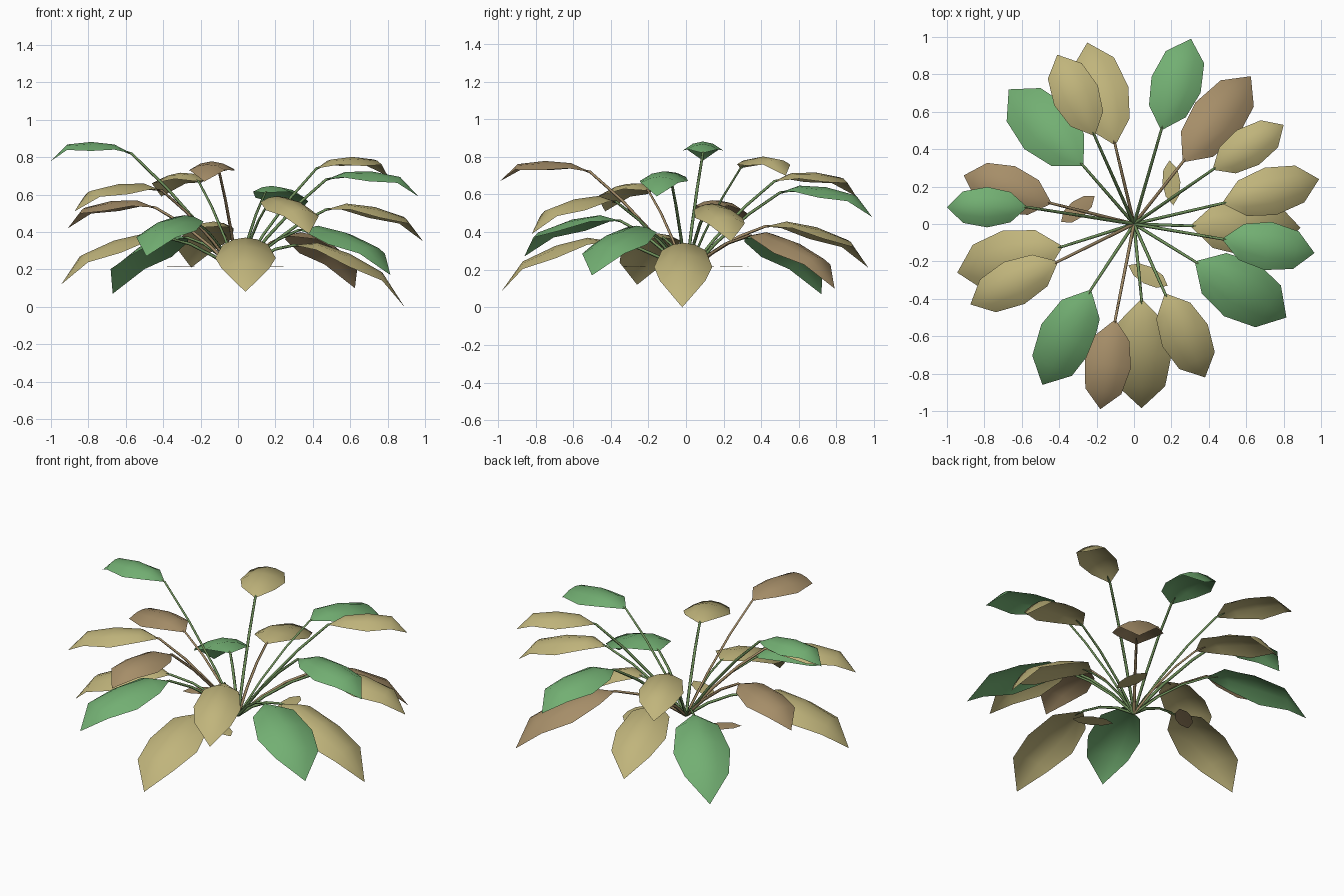
import bpy
from mathutils import Vector

if "Cube" in bpy.data.objects:
    bpy.data.objects.remove(bpy.data.objects["Cube"], do_unlink=True)


def make_material(name, red, green, blue):
    material = bpy.data.materials.new(name)
    material.use_nodes = True
    color = (red, green, blue, 1)
    material.diffuse_color = color
    material.node_tree.nodes["Principled BSDF"].inputs["Base Color"].default_value = color
    return material


leaf_green = make_material("leaf green", .17, .43, .17)
leaf_tan = make_material("leaf tan", .53, .46, .2)
leaf_brown = make_material("leaf brown", .38, .27, .14)
stem_green = make_material("stem green", .17, .3, .11)

ROOT = Vector((0, 0, .172))
# Blade rows: position along the leaf, share of the half width, share of the arch
ROWS = ((.21, .75, .7), (.5, 1, 1.02), (.8, .78, 1))
# Blade columns, from one edge to the other
COLUMNS = (1, .5, 0, -.5, -1)


def make_leaf(name, base, tip, half_width, arch, material):
    """Arched blade with rows of points that droop towards the edges."""
    along = tip - base
    side = Vector((-along.y, along.x, 0)).normalized()
    verts = [base]
    for t, width, lift in ROWS:
        centre = base.lerp(tip, t) + Vector((0, 0, arch * lift))
        for column in COLUMNS:
            drop = Vector((0, 0, arch * .6 * (column * width) ** 2))
            verts.append(centre + side * half_width * width * column - drop)
    verts.append(tip)
    last = len(verts) - 1
    count = len(COLUMNS)
    faces = []
    for i in range(1, count):
        faces.append((0, i + 1, i))
        for row in range(len(ROWS) - 1):
            a = i + row * count
            faces.append((a, a + 1, a + 1 + count, a + count))
        end = last - count + i - 1
        faces.append((end, end + 1, last))
    mesh = bpy.data.meshes.new(name)
    mesh.from_pydata(verts, [], faces)
    mesh.materials.append(material)
    mesh.shade_smooth()
    leaf = bpy.data.objects.new(name, mesh)
    bpy.context.collection.objects.link(leaf)


def make_stem(name, base, tip, arch, material):
    """Thin, slightly bowed stalk from the root into the underside of the leaf."""
    curve = bpy.data.curves.new(name, "CURVE")
    curve.dimensions = "3D"
    curve.bevel_depth = .009
    curve.bevel_resolution = 0
    path = [ROOT.lerp(base, t) + Vector((0, 0, .14 * t * (1 - t))) for t in (0, .33, .67, 1)]
    path.append(base.lerp(tip, .12) + Vector((0, 0, arch * .4 - .01)))
    spline = curve.splines.new("POLY")
    spline.points.add(len(path) - 1)
    for point, place, radius in zip(spline.points, path, (1, .95, .9, .8, .3)):
        point.co = (*place, 1)
        point.radius = radius
    curve.materials.append(material)
    stem = bpy.data.objects.new(name, curve)
    bpy.context.collection.objects.link(stem)


# Each leaf: base point, tip point, half width
green_leaves = [
    ((.145, .5, .61), (.305, .99, .48), .138),
    ((.47, -.08, .68), (.965, -.155, .59), .13),
    ((.325, -.2, .41), (.815, -.5, .17), .168),
    ((-.23, -.35, .46), (-.49, -.86, .27), .152),
    ((-.57, .09, .82), (-1, .09, .78), .108),
    ((-.27, .31, .37), (-.67, .72, .07), .163),
]
brown_leaves = [
    ((.26, .33, .38), (.625, .79, .1), .145),
    ((-.1, -.51, .72), (-.18, -.99, .67), .125),
    ((-.44, .11, .53), (-.91, .26, .42), .13),
]
tan_leaves = [
    ((.42, .29, .74), (.8, .53, .7), .11),
    ((.47, .11, .52), (.99, .24, .35), .13),
    ((.3, -.01, .33), (.89, -.02, 0), .155),
    ((.165, -.37, .56), (.38, -.82, .39), .135),
    ((.04, -.4, .35), (.04, -.985, .08), .162),
    ((-.38, -.12, .37), (-.945, -.26, .12), .16),
    ((-.21, .47, .67), (-.41, .905, .59), .128),
]
tan_leaves_on_brown = [
    ((-.405, -.2, .62), (-.875, -.43, .51), .125),
    ((-.1, .42, .43), (-.25, .97, .21), .15),
]

for label, leaves, blade, stalk in (
    ("green", green_leaves, leaf_green, stem_green),
    ("brown", brown_leaves, leaf_brown, leaf_brown),
    ("tan", tan_leaves, leaf_tan, stem_green),
    ("pale", tan_leaves_on_brown, leaf_tan, leaf_brown),
):
    for index, (base, tip, half_width) in enumerate(leaves, 1):
        base, tip = Vector(base), Vector(tip)
        # Leaves that hang further bend a little more
        arch = .075 + .13 * (base.z - tip.z)
        make_leaf(f"{label}_leaf_{index}", base, tip, half_width, arch, blade)
        make_stem(f"{label}_stem_{index}", base, tip, arch, stalk)

# Small fallen leaves lying flat around the root
for name, base, tip, material in (
    ("fallen_leaf_back", (.21, .1), (.19, .34), leaf_tan),
    ("fallen_leaf_right", (-.21, .15), (-.39, .01), leaf_brown),
    ("fallen_leaf_front", (-.03, -.22), (.18, -.33), leaf_tan),
):
    make_leaf(name, Vector((*base, .215)), Vector((*tip, .215)), .048, .004, material)
